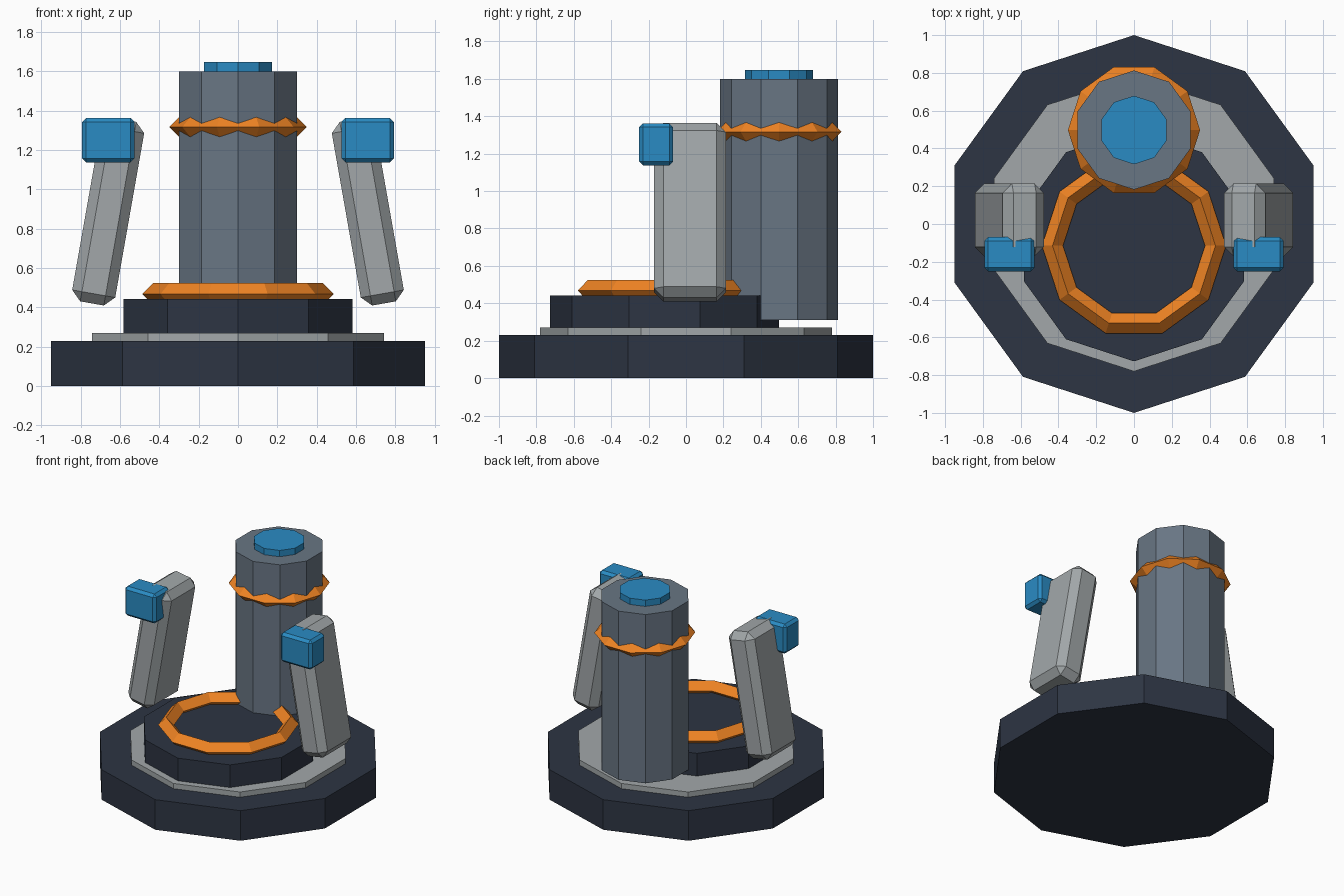
import bpy
from math import radians

if "Cube" in bpy.data.objects:
    bpy.data.objects.remove(bpy.data.objects["Cube"])


def material(name, rgb):
    m = bpy.data.materials.new(name)
    m.diffuse_color = (*rgb, 1)
    m.use_nodes = True
    m.node_tree.nodes["Principled BSDF"].inputs["Base Color"].default_value = m.diffuse_color
    return m


DARK = material("dark_navy", (0.026, 0.035, 0.056))
STEEL = material("steel", (0.14, 0.18, 0.23))
LIGHT = material("light_grey", (0.36, 0.39, 0.40))
ORANGE = material("orange", (0.87, 0.23, 0.017))
BLUE = material("blue", (0.023, 0.26, 0.55))


def finish(name, mat):
    ob = bpy.context.object
    ob.name = ob.data.name = name
    ob.data.materials.append(mat)
    return ob


def drum(name, mat, radius, z0, z1, y=0):
    """Ten-sided cylinder with corners on the y axis."""
    bpy.ops.mesh.primitive_cylinder_add(vertices=10, radius=radius, depth=z1 - z0,
                                        location=(0, y, (z0 + z1) / 2))
    return finish(name, mat)


def ring(name, mat, major, minor, y, z):
    """Ten-sided ring with a diamond cross-section."""
    bpy.ops.mesh.primitive_torus_add(major_segments=10, minor_segments=4,
                                     major_radius=major, minor_radius=minor,
                                     location=(0, y, z))
    return finish(name, mat)


def block(name, mat, size, loc, bevel, tilt=0):
    """Box with chamfered edges, tilted about the y axis."""
    bpy.ops.mesh.primitive_cube_add(size=1, location=loc)
    ob = finish(name, mat)
    ob.scale = size
    bpy.ops.object.transform_apply(location=False, rotation=False, scale=True)
    ob.rotation_euler.y = radians(tilt)
    mod = ob.modifiers.new("chamfer", 'BEVEL')
    mod.width = bevel
    mod.segments = 1
    return ob


# Stepped base
drum("base", DARK, 1.0, 0, 0.23)
drum("base_plate", LIGHT, 0.78, 0.23, 0.27)
drum("platform", DARK, 0.612, 0.265, 0.443, -0.115)
ring("platform_ring", ORANGE, 0.4315, 0.056, -0.115, 0.468)

# Rear column with collar and cap
drum("column", STEEL, 0.3155, 0.31, 1.60, 0.4975)
ring("column_collar", ORANGE, 0.295, 0.055, 0.4975, 1.317)
drum("column_cap", BLUE, 0.1815, 1.59, 1.648, 0.4975)

# Leaning side arms with blue heads
for side, s in (("left", -1), ("right", 1)):
    block(side + "_arm", LIGHT, (0.222, 0.385, 0.948), (s * 0.66, 0.0215, 0.887),
          0.05, -10 * s)
    block(side + "_arm_head", BLUE, (0.266, 0.181, 0.225), (s * 0.659, -0.16, 1.25), 0.02)
